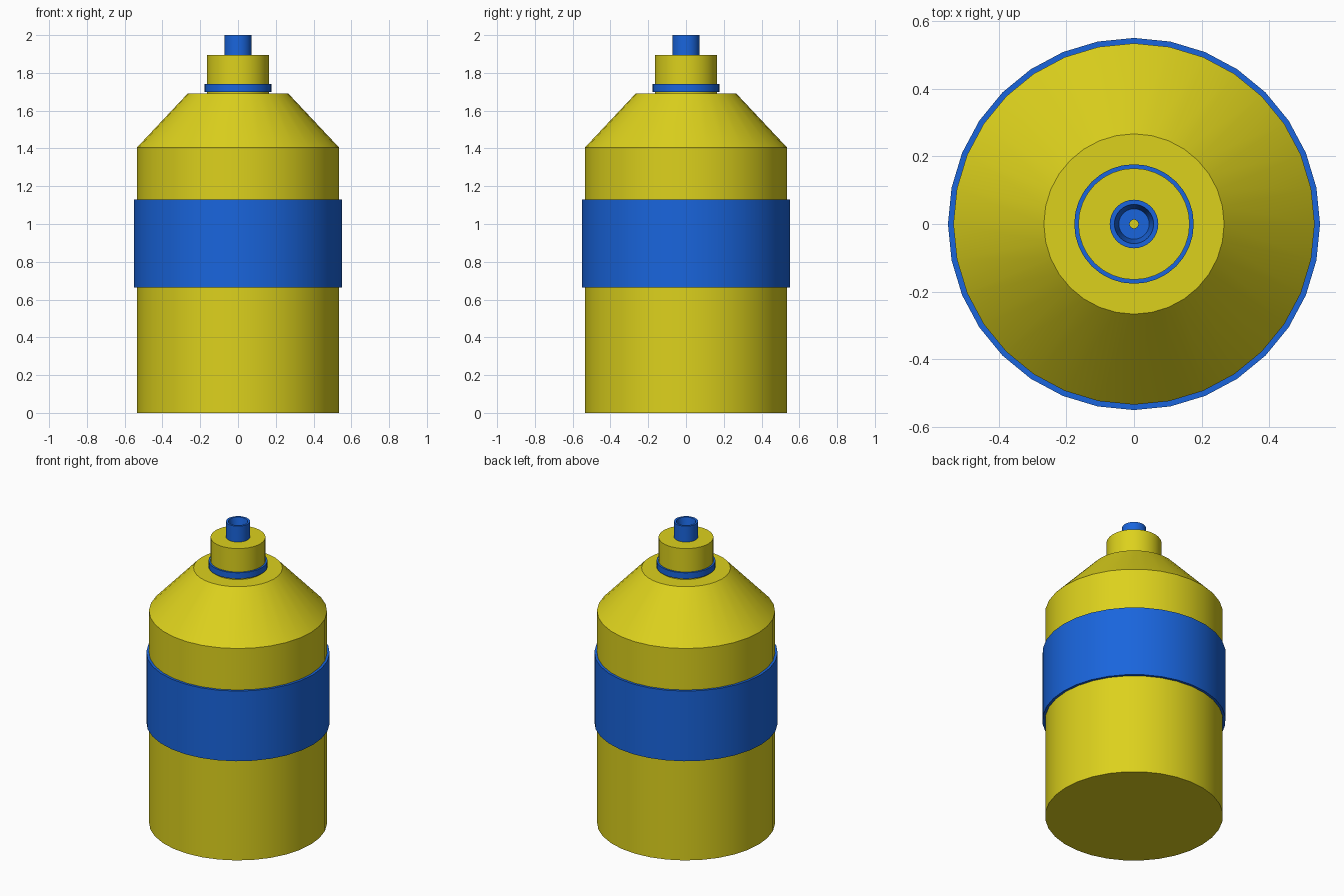
import bpy, bmesh, math

if "Cube" in bpy.data.objects:
    bpy.data.objects.remove(bpy.data.objects["Cube"])

SIDES = 32


def material(name, color):
    m = bpy.data.materials.new(name)
    m.diffuse_color = color
    m.use_nodes = True
    m.node_tree.nodes["Principled BSDF"].inputs["Base Color"].default_value = m.diffuse_color
    return m


yellow = material("yellow", (0.72, 0.64, 0.012, 1))
blue = material("blue", (0.01, 0.13, 0.72, 1))


def lathe(name, profile, mat, closed=False):
    """Revolve (radius, z) points around z; open profiles get flat end caps."""
    bm = bmesh.new()
    rings = []
    for r, z in profile:
        rings.append([bm.verts.new((r * math.cos(2 * math.pi * i / SIDES),
                                    r * math.sin(2 * math.pi * i / SIDES), z))
                      for i in range(SIDES)])
    pairs = list(zip(rings, rings[1:]))
    if closed:
        pairs.append((rings[-1], rings[0]))
    else:
        bm.faces.new(rings[0][::-1])
        bm.faces.new(rings[-1])
    for a, b in pairs:
        for i in range(SIDES):
            j = (i + 1) % SIDES
            bm.faces.new((a[i], a[j], b[j], b[i]))
    bmesh.ops.recalc_face_normals(bm, faces=bm.faces)
    mesh = bpy.data.meshes.new(name)
    bm.to_mesh(mesh)
    bm.free()
    mesh.materials.append(mat)
    ob = bpy.data.objects.new(name, mesh)
    bpy.context.collection.objects.link(ob)
    bpy.context.view_layer.objects.active = ob
    ob.select_set(True)
    bpy.ops.object.shade_smooth_by_angle(angle=math.radians(30))
    ob.select_set(False)
    return ob


def ring(name, inner, outer, z0, z1, mat):
    return lathe(name, [(outer, z0), (outer, z1), (inner, z1), (inner, z0)], mat, True)


# Bottle with sloped shoulder
lathe("bottle_body", [(0.535, 0), (0.535, 1.405), (0.267, 1.69)], yellow)

# Wrap-around label band
ring("label_band", 0.533, 0.551, 0.665, 1.13, blue)

# Screw cap and its collar
lathe("cap", [(0.165, 1.69), (0.165, 1.895)], yellow)
ring("cap_collar", 0.164, 0.177, 1.70, 1.74, blue)

# Hollow nozzle with tapered bore and a small outlet hole
lathe("nozzle", [(0.072, 1.893), (0.072, 2.0), (0.058, 2.0), (0.045, 1.93),
                 (0.013, 1.93), (0.013, 1.893)], blue, True)
